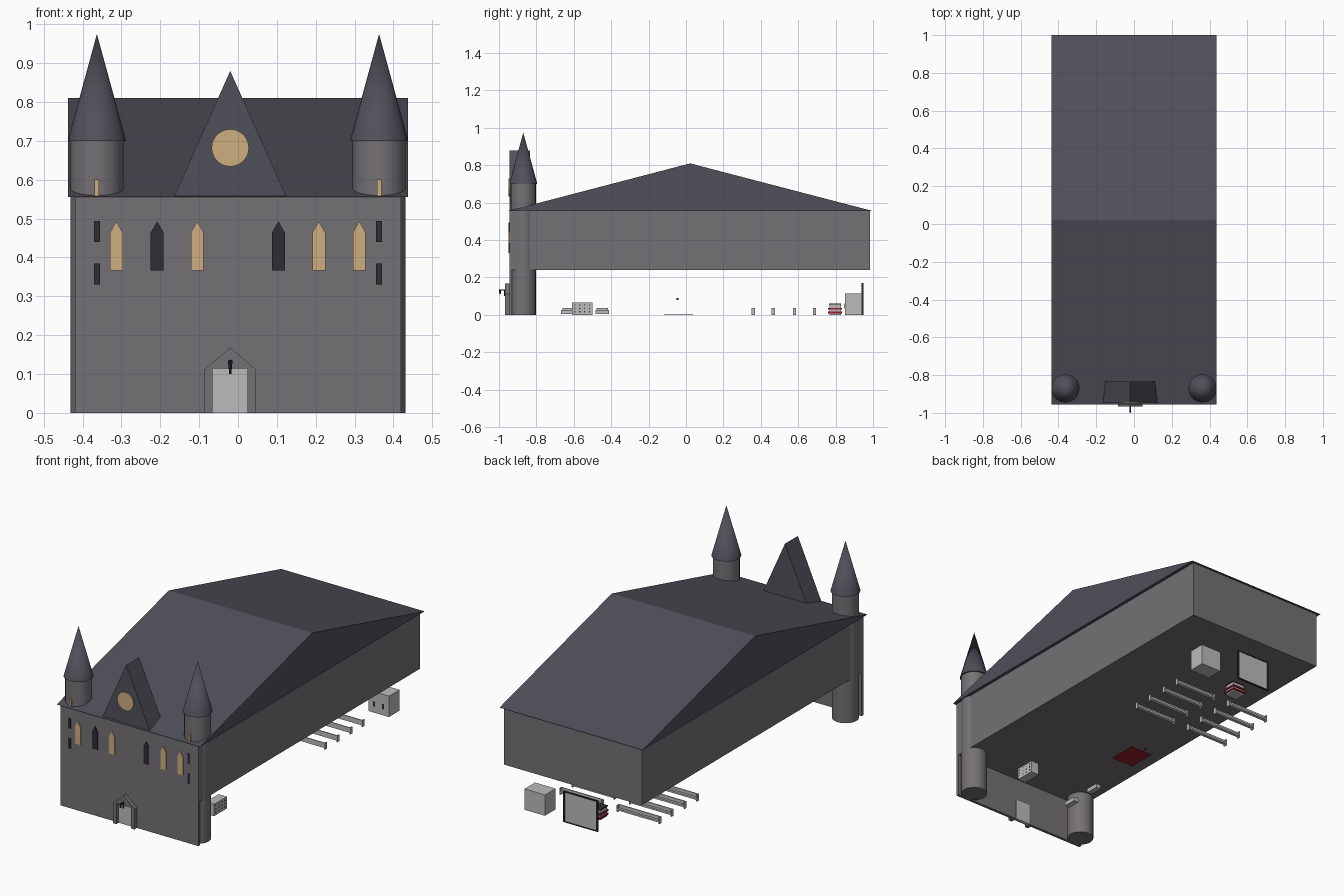
import bpy, bmesh, math
from mathutils import Matrix, Vector

if "Cube" in bpy.data.objects:
    bpy.data.objects.remove(bpy.data.objects["Cube"])


def material(name, r, g, b):
    m = bpy.data.materials.new(name)
    m.diffuse_color = (r, g, b, 1)
    m.use_nodes = True
    m.node_tree.nodes["Principled BSDF"].inputs["Base Color"].default_value = m.diffuse_color
    return m


STONE = material("stone", 0.178, 0.166, 0.181)
SLATE = material("slate", 0.080, 0.080, 0.102)
GLOW = material("lit_glass", 0.61, 0.43, 0.22)
DARK = material("dark_glass", 0.027, 0.027, 0.034)
PALE = material("pale_grey", 0.50, 0.50, 0.50)
RED = material("red_cloth", 0.30, 0.014, 0.026)
CX = -0.02  # axis of the door, gable and aisle


def finish(name, bm, mat):
    bmesh.ops.recalc_face_normals(bm, faces=bm.faces[:])
    me = bpy.data.meshes.new(name)
    bm.to_mesh(me)
    bm.free()
    me.materials.append(mat)
    ob = bpy.data.objects.new(name, me)
    bpy.context.collection.objects.link(ob)
    return ob


def box(name, x0, x1, y0, y1, z0, z1, mat):
    bm = bmesh.new()
    bmesh.ops.create_cube(bm, size=1)
    for v in bm.verts:
        v.co = Vector(((x0 + x1) / 2 + v.co.x * (x1 - x0),
                       (y0 + y1) / 2 + v.co.y * (y1 - y0),
                       (z0 + z1) / 2 + v.co.z * (z1 - z0)))
    return finish(name, bm, mat)


def prism(name, pts, axis, a, b, mat):
    """Extrude a profile along x (points are y, z) or y (points are x, z)."""
    bm = bmesh.new()
    co = [(a, p, q) if axis == 'x' else (p, a, q) for p, q in pts]
    f = bm.faces.new([bm.verts.new(c) for c in co])
    r = bmesh.ops.extrude_face_region(bm, geom=[f])
    step = (b - a, 0, 0) if axis == 'x' else (0, b - a, 0)
    bmesh.ops.translate(bm, vec=step, verts=[g for g in r['geom'] if isinstance(g, bmesh.types.BMVert)])
    return finish(name, bm, mat)


def cone(name, loc, r0, r1, h, mat, n=20, rot=None):
    bm = bmesh.new()
    m = Matrix.Translation(loc) @ (rot or Matrix()) @ Matrix.Translation((0, 0, h / 2))
    bmesh.ops.create_cone(bm, cap_ends=True, segments=n, radius1=r0, radius2=r1, depth=h, matrix=m)
    return finish(name, bm, mat)


TO_FRONT = Matrix.Rotation(math.pi / 2, 4, 'X')

# Hall, front wall with a door opening, and roof
box("hall", -0.42, 0.42, -0.93, 0.985, 0.24, 0.555, STONE)
prism("front_wall", [(-0.42, 0), (CX - 0.045, 0), (CX - 0.045, 0.114), (CX + 0.045, 0.114),
                     (CX + 0.045, 0), (0.42, 0), (0.42, 0.555), (-0.42, 0.555)],
      'y', -0.945, -0.93, STONE)
prism("roof", [(-0.955, 0.555), (1.0, 0.555), (0.022, 0.81)], 'x', -0.437, 0.437, SLATE)

# Corner towers with spires and slit windows
for s in (-1, 1):
    x = 0.363 * s
    t = cone("tower", (x, -0.870, 0), 0.068, 0.068, 0.70, STONE)
    c = cone("spire", (x, -0.870, 0.70), 0.075, 0, 0.275, SLATE)
    for ob in (t, c):
        ob.data.shade_smooth()
        bpy.context.view_layer.objects.active = ob
        bpy.ops.object.select_all(action='DESELECT')
        ob.select_set(True)
        bpy.ops.object.shade_smooth_by_angle(angle=math.radians(30))
    box("tower_window", x - 0.006, x + 0.006, -0.943, -0.935, 0.558, 0.60, GLOW)
    for z in (0.33, 0.44):
        box("slit_window", x - 0.0075, x + 0.0075, -0.949, -0.944, z, z + 0.054, DARK)

# Pointed windows
for x, m in ((-0.313, GLOW), (-0.208, DARK), (-0.105, GLOW), (0.104, DARK), (0.208, GLOW), (0.312, GLOW)):
    prism("pointed_window", [(x - 0.0165, 0.367), (x + 0.0165, 0.367), (x + 0.0165, 0.464),
                             (x, 0.493), (x - 0.0165, 0.464)], 'y', -0.949, -0.944, m)

# Front gable and round window
prism("gable", [(CX - 0.144, 0.557), (CX + 0.144, 0.557), (CX, 0.88)], 'y', -0.945, -0.833, SLATE)
cone("round_window", (CX, -0.944, 0.682), 0.048, 0.048, 0.006, GLOW, 32, TO_FRONT)

# Door, pointed surround and lantern
box("door", CX - 0.045, CX + 0.045, -0.947, -0.928, 0, 0.114, PALE)
prism("door_surround", [(CX - 0.066, 0), (CX - 0.045, 0), (CX - 0.045, 0.114), (CX + 0.045, 0.114),
                        (CX + 0.045, 0), (CX + 0.066, 0), (CX + 0.066, 0.112), (CX, 0.168),
                        (CX - 0.066, 0.112)], 'y', -0.967, -0.944, STONE)
cone("lantern_arm", (CX, -0.965, 0.133), 0.003, 0.003, 0.03, DARK, 8, TO_FRONT)
cone("lantern", (CX, -0.994, 0.113), 0.004, 0.006, 0.022, DARK, 8)
cone("lantern_stem", (CX, -0.970, 0.10), 0.003, 0.003, 0.036, DARK, 8)

# Two columns of pews
for y in (0.36, 0.467, 0.58, 0.687):
    for s in (-1, 1):
        x = CX + 0.175 * s
        box("pew_seat", x - 0.13, x + 0.13, y - 0.009, y + 0.009, 0.008, 0.018, PALE)
        box("pew_back", x - 0.13, x + 0.13, y - 0.009, y - 0.004, 0.018, 0.036, PALE)
        for e in (-0.13, 0.124):
            box("pew_end", x + e, x + e + 0.006, y - 0.009, y + 0.009, 0, 0.036, PALE)

# Altar with red cloth bands
box("altar", CX - 0.036, CX + 0.036, 0.767, 0.828, 0, 0.055, PALE)
box("altar_top", CX - 0.04, CX + 0.04, 0.765, 0.830, 0.055, 0.06, DARK)
for z in (0.008, 0.028):
    box("altar_band", CX - 0.041, CX + 0.041, 0.760, 0.835, z, z + 0.009, RED)

# Screen behind the altar, booth beside it
box("screen", CX - 0.10, CX + 0.10, 0.941, 0.947, 0.004, 0.166, PALE)
for s in (-1, 1):
    box("screen_post", CX + s * 0.10 - 0.004, CX + s * 0.10 + 0.004, 0.939, 0.949, 0, 0.17, DARK)
for z in (0, 0.164):
    box("screen_rail", CX - 0.10, CX + 0.10, 0.939, 0.949, z, z + 0.006, DARK)
box("booth", 0.20, 0.325, 0.85, 0.942, 0, 0.115, PALE)
for x in (0.235, 0.29):
    box("booth_opening", x - 0.006, x + 0.006, 0.847, 0.851, 0.035, 0.06, DARK)

# Candle rack with small holes, and side benches
box("rack", 0.232, 0.282, -0.61, -0.50, 0, 0.066, PALE)
for i in range(4):
    for j in range(3):
        y, z = -0.594 + i * 0.026, 0.014 + j * 0.018
        for x in (0.231, 0.281):
            box("rack_hole", x, x + 0.002, y - 0.003, y + 0.003, z, z + 0.006, DARK)
for y in (-0.630, -0.448):
    box("side_bench", -0.117, -0.087, y - 0.037, y + 0.037, 0.004, 0.026, PALE)
    box("bench_back", -0.117, -0.110, y - 0.030, y + 0.030, 0.026, 0.036, PALE)

# Carpet and hanging lamp
box("carpet", CX - 0.067, CX + 0.067, -0.118, 0.038, 0, 0.003, RED)
cone("hanging_lamp", (-0.115, -0.045, 0.079), 0.005, 0.005, 0.012, DARK, 8)
